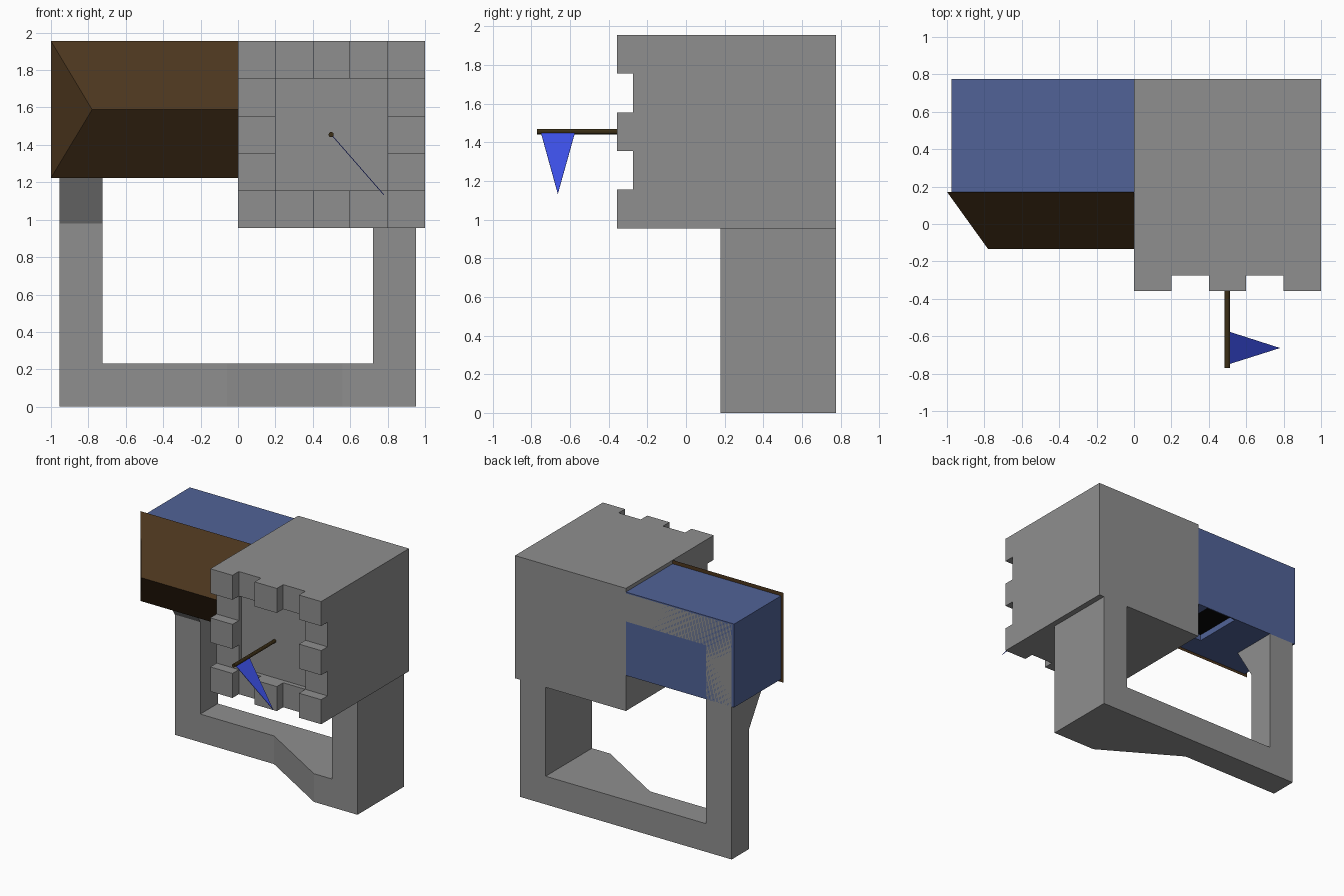
import bpy, bmesh, math
from mathutils import Vector

if "Cube" in bpy.data.objects:
    bpy.data.objects.remove(bpy.data.objects["Cube"])


def mat(name, col):
    m = bpy.data.materials.new(name)
    m.diffuse_color = (*col, 1)
    m.use_nodes = True
    m.node_tree.nodes["Principled BSDF"].inputs["Base Color"].default_value = m.diffuse_color
    return m


STONE = mat("stone_grey", (0.275, 0.275, 0.275))
BLUE = mat("wall_blue", (0.082, 0.124, 0.31))
BROWN = mat("roof_brown", (0.073, 0.037, 0.013))
DARK = mat("pole_brown", (0.045, 0.028, 0.008))
FLAG = mat("flag_blue", (0.045, 0.08, 0.8))
BLACK = mat("door_black", (0.002, 0.002, 0.002))


def mesh(name, verts, faces, material=None):
    bm = bmesh.new()
    vs = [bm.verts.new(v) for v in verts]
    for f in faces:
        bm.faces.new([vs[i] for i in f])
    bmesh.ops.recalc_face_normals(bm, faces=bm.faces)
    me = bpy.data.meshes.new(name)
    bm.to_mesh(me)
    bm.free()
    ob = bpy.data.objects.new(name, me)
    bpy.context.collection.objects.link(ob)
    if material:
        me.materials.append(material)
    return ob


def box(name, x, y, z, material=None):
    verts = [(a, b, c) for a in x for b in y for c in z]
    faces = [(0, 1, 3, 2), (4, 6, 7, 5), (0, 4, 5, 1),
             (2, 3, 7, 6), (0, 2, 6, 4), (1, 5, 7, 3)]
    return mesh(name, verts, faces, material)


def cut(ob, x, y, z):
    c = box("cutter", x, y, z, ob.data.materials[0])
    c.hide_render = True
    m = ob.modifiers.new("cut", 'BOOLEAN')
    m.operation, m.solver, m.object = 'DIFFERENCE', 'EXACT', c
    bpy.context.view_layer.objects.active = ob
    bpy.ops.object.modifier_apply(modifier=m.name)
    bpy.data.objects.remove(c, do_unlink=True)


BACK = 0.775

# Square tower with sunken deck and notched parapet
Z0 = 0.955
tower = box("tower", (0, 1), (-0.357, BACK), (Z0, Z0 + 1), STONE)
cut(tower, (0.2, 0.8), (-0.6, -0.24), (Z0 + 0.2, Z0 + 0.8))
for a in (0.2, 0.6):
    cut(tower, (a, a + 0.2), (-0.6, -0.275), (Z0 - 0.1, Z0 + 1.1))
    cut(tower, (-0.1, 1.1), (-0.6, -0.275), (Z0 + a, Z0 + a + 0.2))

# Ring wall: stations of (outer x, z, inner x, z, wall top y)
LOW, HIGH = 0.55, 0.178
L, R, T, W = -0.955, 0.953, 1.915, 0.23
stations = [
    (L, 0, L + W, W, LOW), (-0.06, 0, -0.06, W, LOW),
    (0.56, 0, 0.56, W, HIGH), (R, 0, R - W, W, HIGH),
    (R, T, R - W, T - W, HIGH), (L, T, L + W, T - W, HIGH),
    (L, 1.58, L + W, 1.58, HIGH), (L, 0.98, L + W, 0.98, LOW)]
verts, faces = [], []
n = len(stations)
for i, (ox, oz, ix, iz, y) in enumerate(stations):
    verts += [(ox, BACK, oz), (ox, y, oz), (ix, y, iz), (ix, BACK, iz)]
    a, b = 4 * i, 4 * ((i + 1) % n)
    faces += [(a + k, a + (k + 1) % 4, b + (k + 1) % 4, b + k) for k in range(4)]
mesh("ring_wall", verts, faces, STONE)

# House block with a dark recessed doorway towards the courtyard
house = box("house", (-0.977, 0), (0.17, BACK), (1.245, 1.925), BLUE)
cut(house, (-0.38, -0.1), (0.35, 0.765), (1.1, 1.30))
box("door", (-0.38, -0.1), (0.35, 0.765), (1.295, 1.305), BLACK)

# Hipped roof
mesh("roof", [(-1, 0.172, 1.223), (-1, 0.172, 1.955), (0, 0.172, 1.955), (0, 0.172, 1.223),
              (-0.78, -0.134, 1.589), (0, -0.134, 1.589)],
     [(0, 1, 2, 3), (0, 4, 1), (1, 4, 5, 2), (0, 3, 5, 4), (2, 5, 3)], BROWN)

# Flagpole
bpy.ops.mesh.primitive_cylinder_add(vertices=12, radius=0.014, depth=0.54,
                                    location=(0.498, -0.5, 1.455),
                                    rotation=(math.pi / 2, 0, 0))
pole = bpy.context.object
pole.name = "flagpole"
pole.data.materials.append(DARK)
bpy.ops.object.shade_smooth_by_angle()

# Thin pennant
tri = [Vector(p) for p in ((0.505, -0.75, 1.448), (0.505, -0.575, 1.448), (0.78, -0.663, 1.133))]
off = (tri[1] - tri[0]).cross(tri[2] - tri[0]).normalized() * 0.002
mesh("flag", [p - off for p in tri] + [p + off for p in tri],
     [(0, 1, 2), (3, 5, 4), (0, 3, 4, 1), (1, 4, 5, 2), (2, 5, 3, 0)], FLAG)
